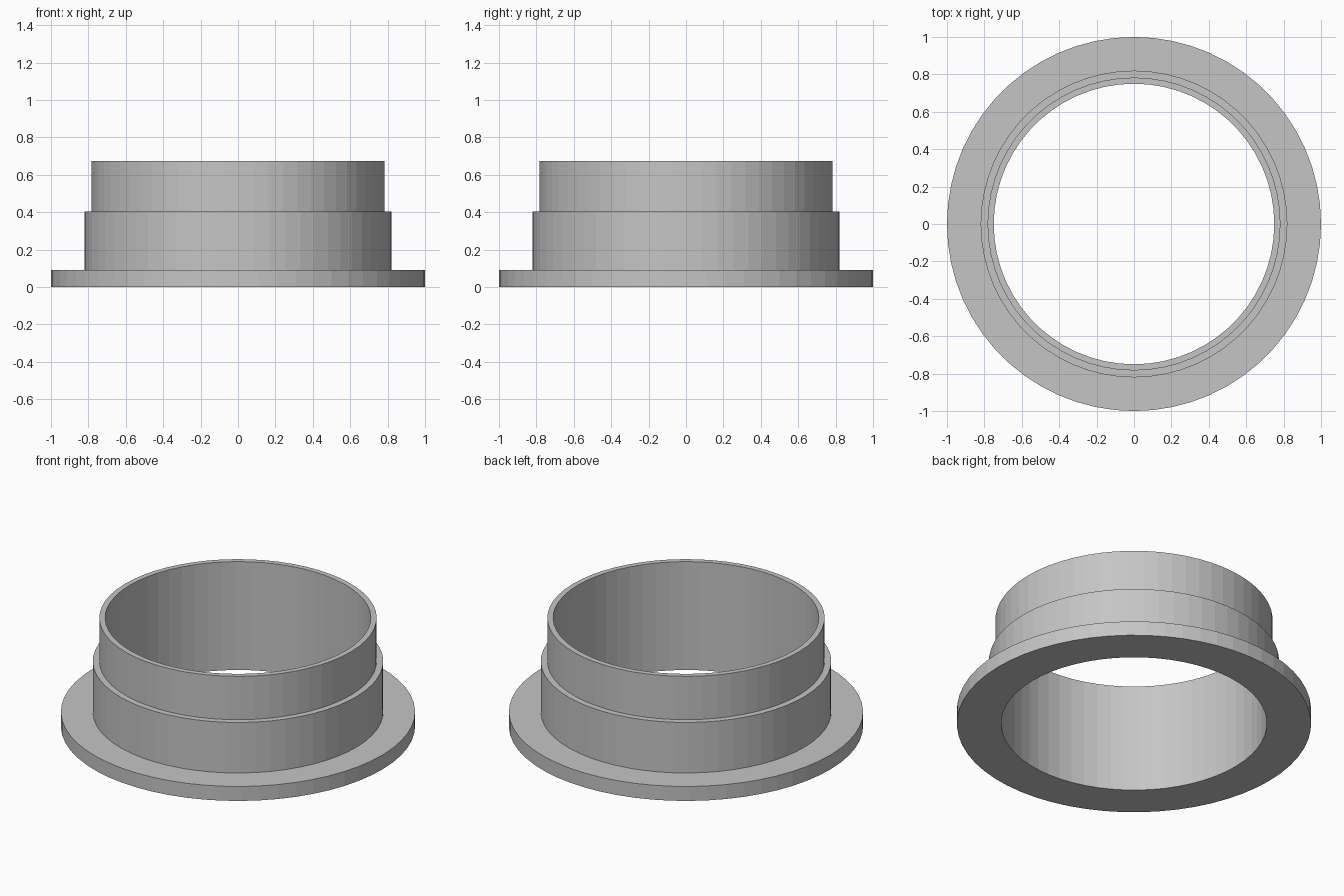
import bpy
import bmesh
from math import cos, sin, tau

cube = bpy.data.objects.get("Cube")
if cube:
    bpy.data.objects.remove(cube, do_unlink=True)

SEGMENTS = 60

# Single plain grey
grey = bpy.data.materials.new("light grey")
grey.use_nodes = True
colour = (0.56, 0.56, 0.56, 1)
grey.diffuse_color = colour
grey.node_tree.nodes["Principled BSDF"].inputs["Base Color"].default_value = colour


def lathe(name, profile):
    """Turn a closed (radius, height) profile around the z axis."""
    bm = bmesh.new()
    rings = []
    for i in range(SEGMENTS):
        a = tau * i / SEGMENTS
        rings.append([bm.verts.new((r * cos(a), r * sin(a), z)) for r, z in profile])
    for i, ring in enumerate(rings):
        following = rings[(i + 1) % SEGMENTS]
        for j in range(len(profile)):
            k = (j + 1) % len(profile)
            bm.faces.new((ring[j], following[j], following[k], ring[k]))
    bmesh.ops.recalc_face_normals(bm, faces=bm.faces)
    mesh = bpy.data.meshes.new(name)
    bm.to_mesh(mesh)
    bm.free()
    mesh.materials.append(grey)
    obj = bpy.data.objects.new(name, mesh)
    bpy.context.collection.objects.link(obj)
    return obj


# Wide base flange, thick lower sleeve and thin upper sleeve in one hollow piece
bore, upper, lower, flange = 0.75, 0.783, 0.82, 1.0
flange_top, step, rim = 0.09, 0.405, 0.675
lathe("flanged_sleeve", [
    (bore, 0), (flange, 0), (flange, flange_top), (lower, flange_top),
    (lower, step), (upper, step), (upper, rim), (bore, rim),
])
